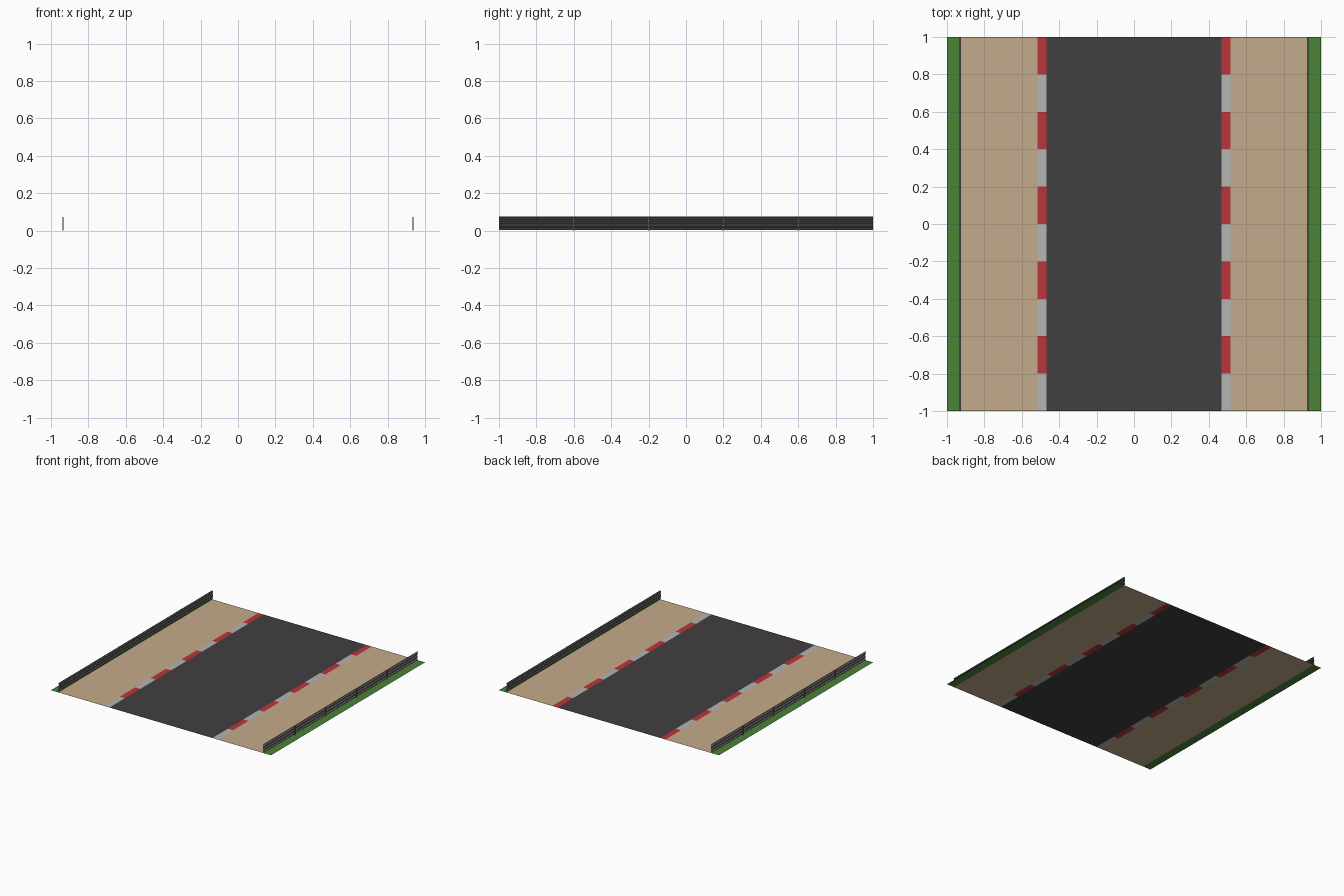
import bpy

if "Cube" in bpy.data.objects:
    bpy.data.objects.remove(bpy.data.objects["Cube"])


def material(name, rgb):
    m = bpy.data.materials.new(name)
    m.diffuse_color = (*rgb, 1)
    m.use_nodes = True
    m.node_tree.nodes["Principled BSDF"].inputs["Base Color"].default_value = m.diffuse_color
    return m


ASPHALT = material("asphalt", (0.055, 0.05, 0.052))
SAND = material("sand", (0.55, 0.41, 0.26))
GRASS = material("grass", (0.07, 0.23, 0.04))
RED = material("red_paint", (0.5, 0.035, 0.045))
WHITE = material("white_paint", (0.46, 0.46, 0.46))
STEEL = material("steel", (0.15, 0.14, 0.14))


def mesh_object(name, verts, faces, mats):
    me = bpy.data.meshes.new(name)
    me.from_pydata(verts, [], faces)
    for m in mats:
        me.materials.append(m)
    ob = bpy.data.objects.new(name, me)
    bpy.context.collection.objects.link(ob)
    return ob


def strip(name, x0, x1, mats, segments=1):
    """Flat ground strip along y, materials alternating per segment."""
    x0, x1 = sorted((x0, x1))
    verts = []
    for i in range(segments + 1):
        y = -1 + 2 * i / segments
        verts += [(x0, y, 0), (x1, y, 0)]
    faces = [(2 * i, 2 * i + 1, 2 * i + 3, 2 * i + 2) for i in range(segments)]
    ob = mesh_object(name, verts, faces, mats)
    for p in ob.data.polygons:
        p.material_index = p.index % len(mats)
    return ob


def rail(name, s):
    """Corrugated barrier sheet: three stacked ribbed beams."""
    profile = []
    bottom, beam = 0.004, 0.0235
    for k in range(3):
        z = bottom + k * beam
        for f, x in ((0, 0.934), (0.12, 0.934), (0.25, 0.926), (0.38, 0.926),
                     (0.5, 0.934), (0.62, 0.926), (0.75, 0.926), (0.88, 0.934)):
            profile.append((s * x, z + f * beam))
    profile.append((s * 0.934, bottom + 3 * beam))
    n = len(profile)
    verts = [(x, y, z) for y in (-1, 1) for x, z in profile]
    faces = [(i, n + i, n + i + 1, i + 1) for i in range(n - 1)]
    if s > 0:
        faces = [f[::-1] for f in faces]
    mesh_object(name, verts, faces, [STEEL])


def post(name, s, y):
    bpy.ops.mesh.primitive_cube_add(size=1, location=(s * 0.936, y, 0.036))
    ob = bpy.context.object
    ob.name = name
    ob.scale = (0.004, 0.008, 0.072)
    ob.data.materials.append(STEEL)


# Road surface
strip("road", -0.468, 0.468, [ASPHALT])

for side, s in (("left", -1), ("right", 1)):
    # Kerb, sand run-off and grass verge
    strip(f"{side}_kerb", s * 0.468, s * 0.515, [WHITE, RED], 10)
    strip(f"{side}_sand", s * 0.515, s * 0.93, [SAND])
    strip(f"{side}_grass", s * 0.93, s * 1.0, [GRASS])
    # Crash barrier with posts on its outer face
    rail(f"{side}_barrier", s)
    for i in range(4):
        post(f"{side}_post_{i + 1}", s, -0.6 + 0.4 * i)
